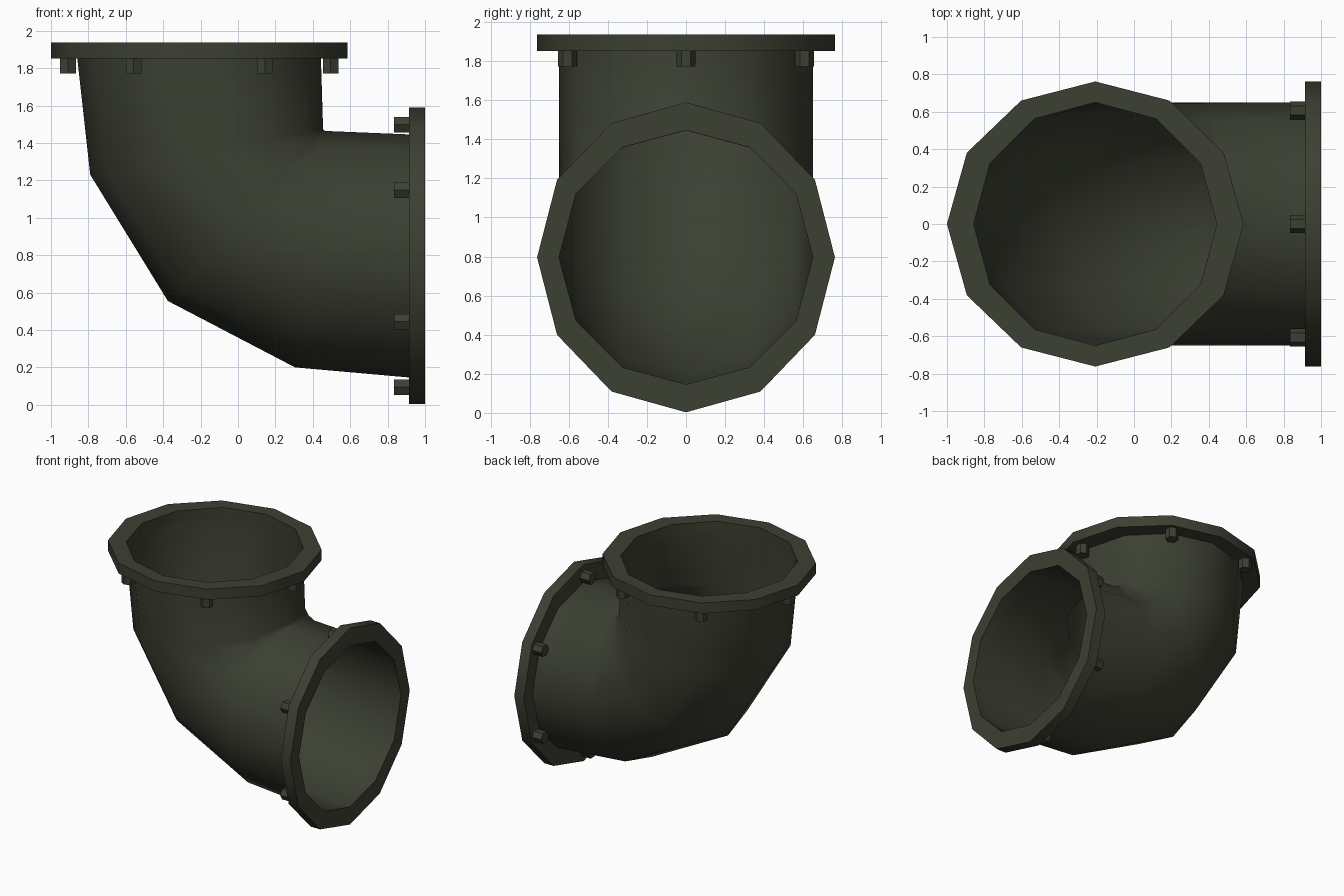
import bpy, bmesh, math
from mathutils import Vector

if "Cube" in bpy.data.objects:
    bpy.data.objects.remove(bpy.data.objects["Cube"])

SIDES = 12
mat = bpy.data.materials.new("dark olive metal")
mat.diffuse_color = (0.045, 0.051, 0.032, 1)
mat.use_nodes = True
mat.node_tree.nodes["Principled BSDF"].inputs["Base Color"].default_value = mat.diffuse_color
Y = Vector((0, 1, 0))


def finish(name, rings, closed=False, caps=False, angle=40):
    """Bridge a list of equal point rings into one mesh object."""
    bm = bmesh.new()
    vs = [[bm.verts.new(p) for p in r] for r in rings]
    n = len(vs[0])
    for i in range(len(vs) if closed else len(vs) - 1):
        a, b = vs[i], vs[(i + 1) % len(vs)]
        for j in range(n):
            k = (j + 1) % n
            bm.faces.new((a[j], a[k], b[k], b[j]))
    if caps:
        bm.faces.new(vs[0])
        bm.faces.new(vs[-1])
    bmesh.ops.recalc_face_normals(bm, faces=bm.faces)
    me = bpy.data.meshes.new(name)
    bm.to_mesh(me)
    bm.free()
    me.materials.append(mat)
    ob = bpy.data.objects.new(name, me)
    bpy.context.collection.objects.link(ob)
    bpy.ops.object.select_all(action='DESELECT')
    ob.select_set(True)
    bpy.context.view_layer.objects.active = ob
    bpy.ops.object.shade_smooth_by_angle(angle=math.radians(angle))
    return ob


def ring(c, u, ru, ry, n=SIDES, phase=0.0):
    """Polygon ring around c in the plane of u and y."""
    out = []
    for i in range(n):
        a = 2 * math.pi * i / n + phase
        out.append(c + u * (ru * math.cos(a)) + Y * (ry * math.sin(a)))
    return out


# elbow pipe: each section given by its outer-bend and inner-bend (x, z) point
sections = [((-0.86, 1.86), (0.443, 1.86)),
            ((-0.79, 1.23), (0.455, 1.472)),
            ((-0.375, 0.555), (0.46, 1.468)),
            ((0.305, 0.2), (0.466, 1.464)),
            ((0.925, 0.145), (0.925, 1.445))]
pipe_rings = []
for (ox, oz), (ix, iz) in sections:
    o, i = Vector((ox, 0, oz)), Vector((ix, 0, iz))
    d = i - o
    pipe_rings.append(ring((o + i) / 2, d.normalized(), d.length / 2, 0.65))
finish("elbow_pipe", pipe_rings, angle=80)


def flange(name, c, axis, u):
    """Flat collar with six hexagonal bolt heads on its back face."""
    t = axis * 0.085
    finish(name, [ring(c, u, 0.65, 0.65), ring(c, u, 0.793, 0.762),
                  ring(c - t, u, 0.793, 0.762), ring(c - t, u, 0.65, 0.65)], closed=True)
    for k in range(6):
        a = math.pi * k / 3
        p = c + u * (0.702 * math.cos(a)) + Y * (0.7 * math.sin(a)) - axis * 0.08
        finish(f"{name}_bolt_{k + 1}",
               [ring(p, u, 0.048, 0.048, 6, math.pi / 6),
                ring(p - axis * 0.085, u, 0.048, 0.048, 6, math.pi / 6)], caps=True)


X, Z = Vector((1, 0, 0)), Vector((0, 0, 1))
flange("top_flange", Vector((-0.207, 0, 1.937)), Z, X)
flange("side_flange", Vector((1.0, 0, 0.796)), X, Z)
